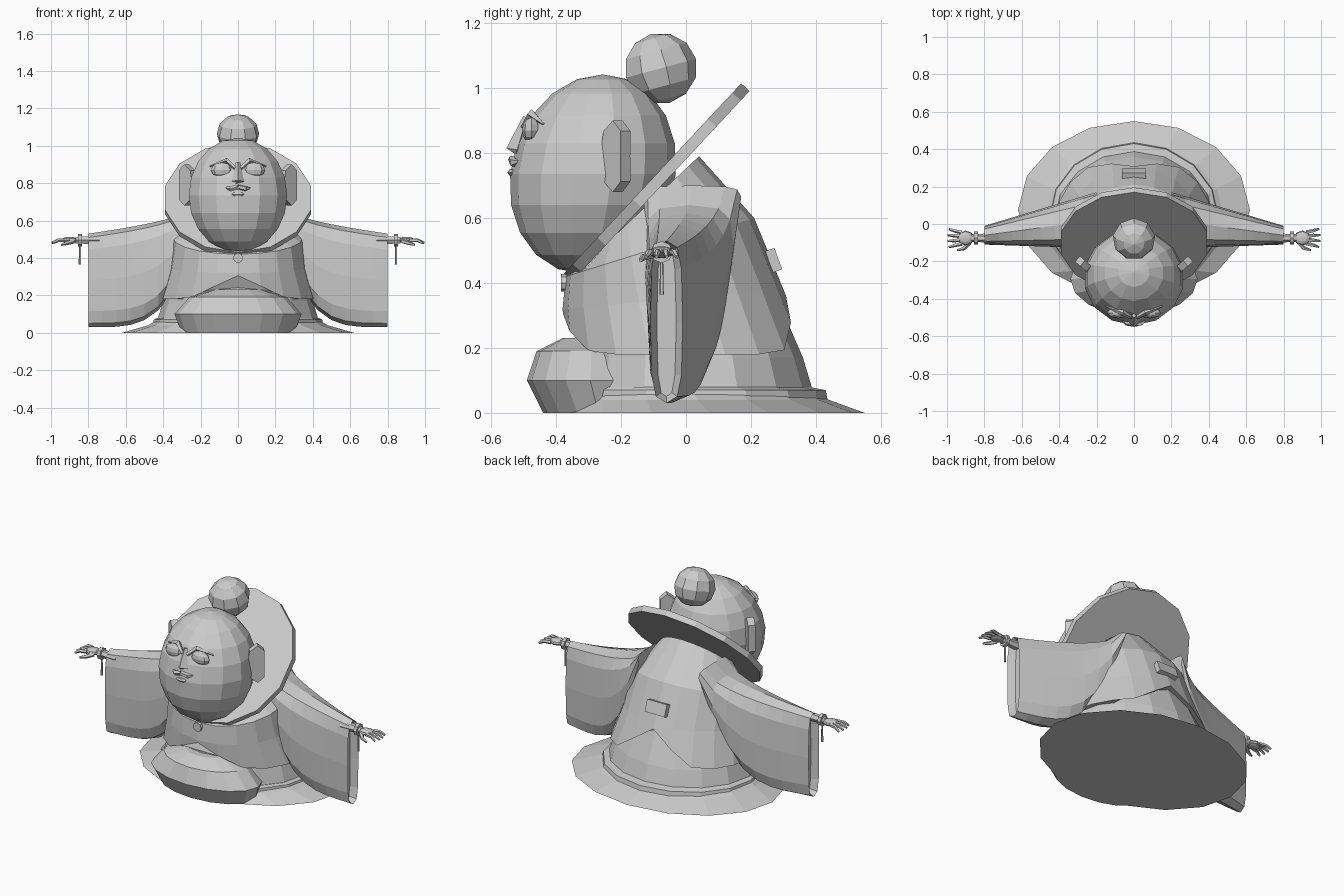
import bpy, bmesh
from math import sin, cos, pi, radians
from mathutils import Vector, Matrix

cube = bpy.data.objects.get("Cube")
if cube:
    bpy.data.objects.remove(cube)

colour = (.6, .6, .6, 1)
grey = bpy.data.materials.new("plain_grey")
grey.use_nodes = True
grey.diffuse_color = colour
grey.node_tree.nodes["Principled BSDF"].inputs["Base Color"].default_value = colour


def finish(bm, name):
    bmesh.ops.recalc_face_normals(bm, faces=bm.faces)
    mesh = bpy.data.meshes.new(name)
    bm.to_mesh(mesh)
    bm.free()
    mesh.materials.append(grey)
    part = bpy.data.objects.new(name, mesh)
    bpy.context.collection.objects.link(part)
    return part


def solid(name, maker, place, scale, tilt=0, **options):
    """Scaled primitive, tilted about the x axis."""
    bm = bmesh.new()
    matrix = (Matrix.Translation(place) @ Matrix.Rotation(radians(tilt), 4, 'X')
              @ Matrix.Diagonal((*scale, 1)))
    maker(bm, matrix=matrix, **options)
    return finish(bm, name)


def ball(name, place, scale, tilt=0, around=10, rows=6):
    return solid(name, bmesh.ops.create_uvsphere, place, scale, tilt,
                 u_segments=around, v_segments=rows, radius=1)


def disc(name, place, radius, thickness, tilt, sides):
    return solid(name, bmesh.ops.create_cone, place, (radius, radius, thickness), tilt,
                 cap_ends=True, segments=sides, radius1=1, radius2=1, depth=1)


def turns(count):
    return [2 * pi * step / count for step in range(count)]


def loft(name, rings, recess=0):
    """Skin equal point rings and cap both ends, with an optional hollow end."""
    bm = bmesh.new()
    rows = [[bm.verts.new(point) for point in ring] for ring in rings]
    for low, high in zip(rows, rows[1:]):
        for i in range(len(low)):
            bm.faces.new((low[i - 1], low[i], high[i], high[i - 1]))
    bm.faces.new(rows[0])
    end = bm.faces.new(rows[-1])
    if recess:
        bmesh.ops.recalc_face_normals(bm, faces=bm.faces)
        bmesh.ops.inset_region(bm, faces=[end], thickness=recess / 2)
        bmesh.ops.translate(bm, verts=end.verts, vec=-end.normal * recess)
    return finish(bm, name)


def oval(front, back, half_width, sides=16):
    """Ring tilted between a front and a back (y, z) point."""
    start, stop = Vector((0, *front)), Vector((0, *back))
    return [start.lerp(stop, (1 - cos(a)) / 2) + Vector((half_width * sin(a), 0, 0))
            for a in turns(sides)]


def stack(name, levels):
    """Level rings, each given as height, front, back and half width."""
    return loft(name, [oval((front, z), (back, z), wide) for z, front, back, wide in levels])


def tube(name, path, radii, sides=6):
    """Tapered limb through the path points."""
    path = [Vector(point) for point in path]
    rings = []
    for i, (point, radius) in enumerate(zip(path, radii)):
        along = path[min(i + 1, len(path) - 1)] - path[max(i - 1, 0)]
        spin = along.to_track_quat('Z', 'Y')
        rings.append([point + spin @ Vector((radius * cos(a), radius * sin(a), 0))
                      for a in turns(sides)])
    return loft(name, rings)


# Spread skirt, inner robe and the fold over the lap
stack("skirt", [(0, -.4, .55, .62), (.04, -.37, .44, .48), (.09, -.34, .36, .4)])
stack("inner_robe_hem", [(.02, -.37, .44, .46), (.07, -.37, .43, .45), (.08, -.36, .38, .43)])
stack("inner_robe", [(.07, -.36, .39, .43), (.17, -.34, .36, .4), (.4, -.34, .26, .33)])
stack("lap_fold", [(0, -.44, -.1, .3), (.1, -.49, -.1, .34),
                   (.19, -.46, -.12, .26), (.23, -.38, -.2, .13)])

# Coat whose hem parts in front and rises behind
around = 20
hem = oval((-.37, .18), (.38, .18), .42, around)
waist = oval((-.38, .32), (.3, .38), .37, around)
for index, angle in enumerate(turns(around)):
    hem[index] = hem[index].lerp(waist[index], .9 * abs(cos(angle)) ** 12)
loft("coat", [hem, waist, oval((-.37, .42), (.21, .6), .35, around),
              oval((-.3, .47), (.04, .79), .22, around)])
disc("coat_button", (0, -.37, .4), .027, .03, 90, 8)
solid("back_tag", bmesh.ops.create_cube, (0, .27, .47), (.13, .03, .07), 20, size=1)

# Wide tilted collar, head and hair bun
disc("collar", (0, -.09, .71), .4, .035, 47, 14)
head = ball("head", (0, -.29, .735), (.27, .255, .307), around=14, rows=10)
for vertex in head.data.vertices:
    # Lean the jaw forward
    vertex.co.y += (vertex.co.z - .7) / 10
ball("hair_bun", (0, -.08, 1.06), (.115, .115, .11), 15, around=9)

# Face
tube("nose", [(0, -.49, .91), (0, -.52, .81), (0, -.51, .785)], [.012, .033, .02], 4)
ball("lips", (0, -.53, .74), (.035, .02, .013), rows=4)

for side, s in (("left", 1), ("right", -1)):
    ball(side + "_eye", (s * .085, -.475, .87), (.06, .03, .04), around=8)
    tube(side + "_brow", [(s * .015, -.5, .88), (s * .06, -.475, .92), (s * .15, -.44, .89)],
         [.01, .015, .004], 4)
    tube(side + "_moustache", [(0, -.535, .78), (s * .04, -.53, .77), (s * .07, -.51, .775)],
         [.013, .014, .003], 5)

    # Ear plate swept outward and back, pinched at mid height
    ear = []
    for offset in (-.02, .02):
        ring = []
        for a in turns(8):
            reach = .06 * (1 + sin(a)) * (.8 + .2 * abs(cos(a)))
            ring.append((s * (.23 + .75 * reach + .66 * offset),
                         -.25 + .66 * reach - .75 * offset, .79 + .11 * cos(a)))
        ear.append(ring)
    loft(side + "_ear", ear)

    # Hanging sleeve that deepens quickly from the shoulder, open at the cuff
    sleeve = []
    steps = 8
    for step in range(steps + 1):
        t = step / steps
        top, bottom = .7 - .17 * t ** .5, .03 + .6 * (1 - t) ** 4
        middle, half = (top + bottom) / 2, (top - bottom) / 2
        ring = []
        for a in turns(12):
            # Squared oval section
            across = abs(sin(a)) ** .6 * (1 if sin(a) > 0 else -1)
            upright = abs(cos(a)) ** .6 * (1 if cos(a) > 0 else -1)
            ring.append((s * (.2 + .6 * t), .02 - .08 * t + (.15 - .1 * t) * across,
                         middle + half * upright))
        sleeve.append(ring)
    loft(side + "_sleeve", sleeve, recess=.04)

    # Hand with fanned fingers
    wrist_y, wrist_z = -.075, .495
    tube(side + "_wrist", [(s * .74, wrist_y, wrist_z), (s * .87, wrist_y, wrist_z)], [.026, .02])
    ball(side + "_palm", (s * .9, wrist_y, wrist_z), (.045, .04, .018), around=8)
    for finger in range(4):
        spread = finger - 1.5
        tip = 1 - .008 * abs(spread)
        tube(f"{side}_finger_{finger + 1}",
             [(s * .92, wrist_y + .02 * spread, wrist_z),
              (s * .96, wrist_y + .026 * spread, wrist_z),
              (s * tip, wrist_y + .032 * spread, wrist_z - .015)], [.011, .01, .006], 5)
    tube(side + "_thumb", [(s * .88, -.1, .49), (s * .91, -.13, .48), (s * .945, -.14, .47)],
         [.013, .011, .006], 5)

    # Bracelet and hanging beads
    tube(side + "_bracelet", [(s * x, wrist_y, wrist_z) for x in (.835, .855)], [.034, .034], 8)
    tube(side + "_bead_cord", [(s * .845, wrist_y, z) for z in (.47, .365)], [.005, .007], 5)
